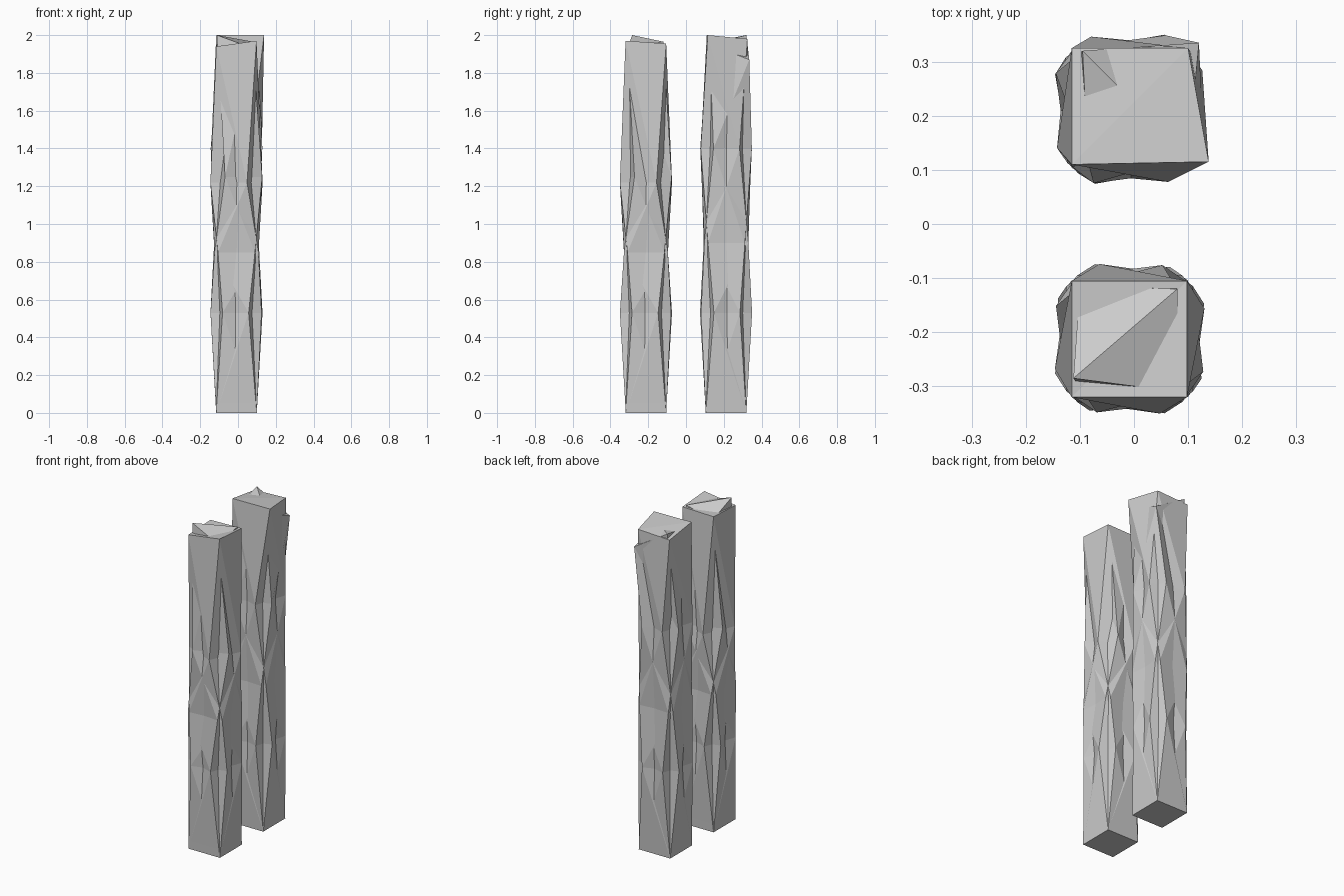
import bpy, bmesh
from math import cos, sin, radians

if "Cube" in bpy.data.objects:
    bpy.data.objects.remove(bpy.data.objects["Cube"])

HALF = 0.1075  # half width of the square section
CORNERS = [(-1, -1), (1, -1), (1, 1), (-1, 1)]


def ring_points(cx, cy, z, turn, scale=1.0):
    a = radians(turn)
    h = HALF * scale
    return [(cx + h * (x * cos(a) - y * sin(a)),
             cy + h * (x * sin(a) + y * cos(a)), z) for x, y in CORNERS]


def strand(bm, cx, cy, rings, top):
    """Loft a square through turned rings, closing with an uneven cap."""
    levels = [ring_points(cx, cy, *r) for r in rings] + [top]
    loops = [[bm.verts.new(p) for p in level] for level in levels]
    for lo, hi in zip(loops, loops[1:]):
        for i in range(4):
            j = (i + 1) % 4
            bm.faces.new((lo[i], lo[j], hi[j], hi[i]))
    bm.faces.new(loops[0][::-1])
    bm.faces.new(loops[-1])


def post(name, cx, cy, strands):
    bm = bmesh.new()
    for rings, top in strands:
        strand(bm, cx, cy, rings, top)
    bmesh.ops.triangulate(bm, faces=bm.faces[:])
    bmesh.ops.recalc_face_normals(bm, faces=bm.faces[:])
    mesh = bpy.data.meshes.new(name)
    bm.to_mesh(mesh)
    bm.free()
    bpy.context.collection.objects.link(bpy.data.objects.new(name, mesh))


# Front post: two square strands twisting opposite ways
post("front_post", -0.008, -0.212, [
    ([(0, 0), (0.53, 16), (0.85, 5), (1.22, -23, 0.98)],
     [(-0.115, -0.32, 1.94), (0.098, -0.32, 1.97),
      (0.098, -0.105, 1.955), (-0.115, -0.105, 1.95)]),
    ([(0, 0, 0.995), (0.53, -20), (0.85, -5), (1.25, 21, 0.98)],
     [(-0.112, -0.285, 2.0), (0.08, -0.31, 1.93),
      (0.08, -0.12, 1.965), (-0.10, -0.115, 1.92)]),
])

# Back post: same idea with a flared front right corner at the top
post("back_post", -0.008, 0.212, [
    ([(0, 0), (0.53, 20), (0.9, 6), (1.4, -17)],
     [(-0.115, 0.11, 2.0), (0.138, 0.115, 2.0),
      (0.10, 0.325, 1.98), (-0.115, 0.325, 1.97)]),
    ([(0, 0, 0.995), (0.53, -16), (0.9, -4), (1.4, 19)],
     [(-0.085, 0.115, 1.96), (0.10, 0.125, 1.95),
      (0.12, 0.335, 1.87), (-0.095, 0.32, 2.0)]),
])
